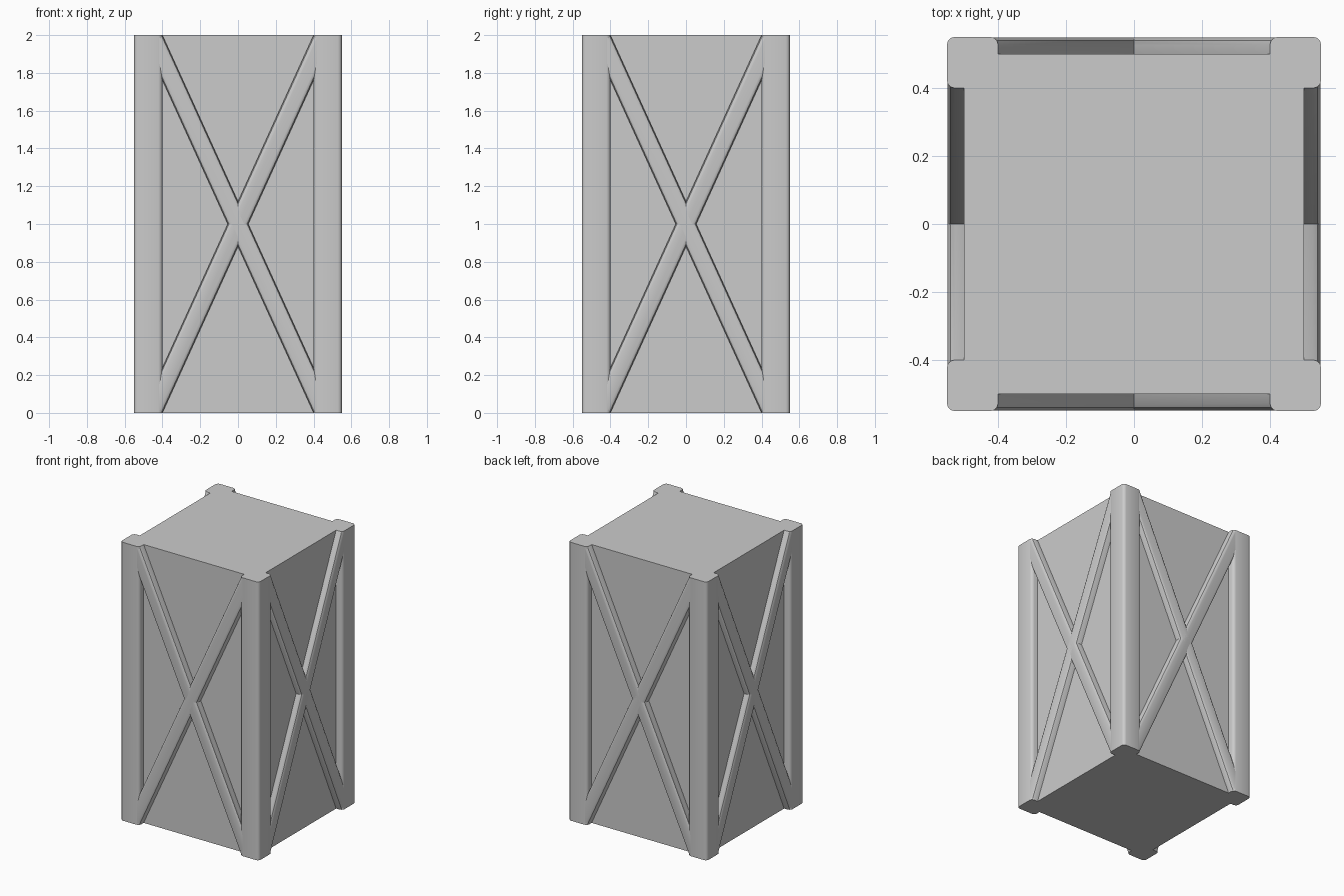
import bpy, bmesh, math
from mathutils import Matrix

if "Cube" in bpy.data.objects:
    bpy.data.objects.remove(bpy.data.objects["Cube"])

H = 2.0        # height
OUT = 0.55     # outer face of the frame
SLOPE = 2.2    # brace rise over run


def finish(name, bm):
    bmesh.ops.recalc_face_normals(bm, faces=bm.faces)
    me = bpy.data.meshes.new(name)
    bm.to_mesh(me)
    bm.free()
    ob = bpy.data.objects.new(name, me)
    bpy.context.collection.objects.link(ob)
    bpy.context.view_layer.objects.active = ob
    ob.select_set(True)
    bpy.ops.object.shade_smooth_by_angle(angle=math.radians(35))
    ob.select_set(False)
    return ob


def loft(bm, rings):
    """Skin a stack of equal-length rings and cap both ends."""
    vs = [[bm.verts.new(p) for p in r] for r in rings]
    for a, b in zip(vs, vs[1:]):
        n = len(a)
        for i in range(n):
            bm.faces.new((a[i], a[(i + 1) % n], b[(i + 1) % n], b[i]))
    bm.faces.new(vs[0])
    bm.faces.new(vs[-1])


# Solid crate body
bm = bmesh.new()
bmesh.ops.create_cube(bm, size=1, matrix=Matrix.Translation((0, 0, H / 2)) @ Matrix.Diagonal((1, 1, H, 1)))
finish("crate_body", bm)


# Corner posts with rounded long edges
def post_section(r=0.022, seg=3):
    pts = []
    lo, hi = 0.4, OUT
    for cx, cy, a0 in ((hi - r, hi - r, 0), (lo + r, hi - r, 90), (lo + r, lo + r, 180), (hi - r, lo + r, 270)):
        for k in range(seg + 1):
            a = math.radians(a0 + 90 * k / seg)
            pts.append((cx + r * math.cos(a), cy + r * math.sin(a)))
    return pts


for i in range(4):
    bm = bmesh.new()
    sec = post_section()
    loft(bm, [[(x, y, z) for x, y in sec] for z in (0, H)])
    bm.transform(Matrix.Rotation(i * math.pi / 2, 4, 'Z'))
    finish(f"corner_post_{i + 1}", bm)


# Diagonal brace: slanted bar with eased long edges, ends cut to the crate
def brace(name, mirror, angle):
    bm = bmesh.new()
    rings = []
    e = 0.425
    for depth, inset in ((0.49, 0), (0.526, 0), (0.54, 0.014), (0.549, 0.05)):
        h = 0.12 - inset                  # vertical half height of the bar
        c = (1 - h) / SLOPE               # where the long edge meets the top
        half = [(-e, 1 + SLOPE * e - h), (-e, H), (-c, H)]
        sec = half + [(-x, H - z) for x, z in half]
        rings.append([(mirror * x, -depth, z) for x, z in sec])
    loft(bm, rings)
    bm.transform(Matrix.Rotation(angle, 4, 'Z'))
    finish(name, bm)


for i, side in enumerate(("front", "right", "back", "left")):
    brace(f"{side}_brace_falling", 1, i * math.pi / 2)
    brace(f"{side}_brace_rising", -1, i * math.pi / 2)
